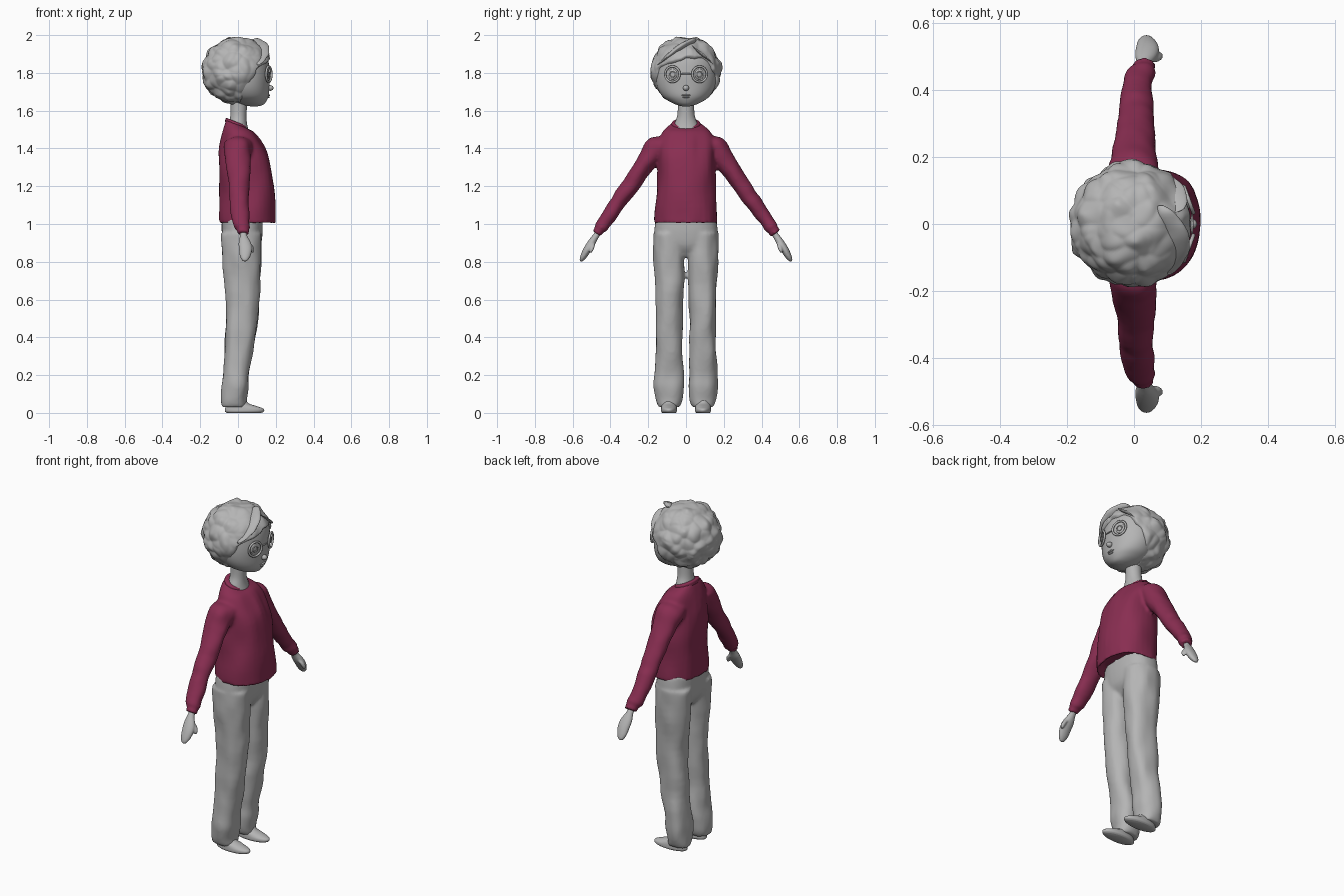
import bpy, bmesh, math
from mathutils import Vector, noise

if "Cube" in bpy.data.objects:
    bpy.data.objects.remove(bpy.data.objects["Cube"])


def material(name, rgb):
    m = bpy.data.materials.new(name)
    m.use_nodes = True
    m.diffuse_color = (*rgb, 1)
    m.node_tree.nodes["Principled BSDF"].inputs["Base Color"].default_value = (*rgb, 1)
    return m


GREY = material("plain grey", (0.46, 0.46, 0.46))
RED = material("wine red", (0.25, 0.027, 0.083))


def finish(name, bm, mat, voxel=0, smooth=6):
    bmesh.ops.recalc_face_normals(bm, faces=bm.faces)
    for f in bm.faces:
        f.smooth = True
    me = bpy.data.meshes.new(name)
    bm.to_mesh(me)
    bm.free()
    ob = bpy.data.objects.new(name, me)
    bpy.context.collection.objects.link(ob)
    me.materials.append(mat)
    if voxel:
        r = ob.modifiers.new("fuse", 'REMESH')
        r.mode, r.voxel_size, r.use_smooth_shade = 'VOXEL', voxel, True
        s = ob.modifiers.new("soften", 'SMOOTH')
        s.factor, s.iterations = 0.5, smooth
    return ob


def spline(a, b, c, d, t):
    return tuple(0.5 * (2 * q + (r - p) * t + (2 * p - 5 * q + 4 * r - s) * t * t
                        + (3 * q - p - 3 * r + s) * t ** 3) for p, q, r, s in zip(a, b, c, d))


def loft(bm, rings, side=1, angle=0, power=2, fold=0, freq=(9, 9, 9), n=32, steps=5):
    """Closed tube through rings of (x, y, z, half depth, half width, tilt)."""
    rings = [tuple(r) + (0,) * (6 - len(r)) for r in rings]
    dense = []
    for i in range(len(rings) - 1):
        quad = [rings[max(0, min(len(rings) - 1, i + k))] for k in (-1, 0, 1, 2)]
        dense += [spline(*quad, s / steps) for s in range(steps)]
    dense.append(rings[-1])
    across = Vector((0, math.cos(angle), math.sin(angle)))
    loops = []
    for x, y, z, ru, rv, tilt in dense:
        loop = []
        for k in range(n):
            a = math.tau * k / n
            c, s = math.cos(a), math.sin(a)
            u = ru * math.copysign(abs(c) ** (2 / power), c)
            v = rv * math.copysign(abs(s) ** (2 / power), s)
            off = Vector((u, 0, tilt * u)) + across * v
            p = Vector((x, y, z)) + off
            key = Vector(p[i] * freq[i] for i in range(3))
            p += off.normalized() * fold * noise.noise(key + Vector((0, side * 7, 0)))
            p.y *= side
            loop.append(bm.verts.new(p))
        loops.append(loop)
    for a, b in zip(loops, loops[1:]):
        for k in range(n):
            bm.faces.new((a[k], a[(k + 1) % n], b[(k + 1) % n], b[k]))
    bm.faces.new(loops[0])
    bm.faces.new(loops[-1])


def lofted(name, rings, mat, **kw):
    bm = bmesh.new()
    loft(bm, rings, **kw)
    return finish(name, bm, mat)


SIDES = ((1, "left"), (-1, "right"))

# Trousers: two legs fused with the hips
bm = bmesh.new()
leg = [(-.02, .092, .03, .066, .055), (-.022, .09, .07, .066, .07), (-.014, .09, .14, .072, .078),
       (-.008, .09, .22, .07, .075), (.013, .089, .4, .08, .07), (.026, .088, .6, .088, .073),
       (.02, .089, .8, .102, .08), (.02, .089, .95, .105, .08)]
for s, _ in SIDES:
    loft(bm, leg, side=s, power=2.3, fold=.01, freq=(14, 14, 8))
loft(bm, [(.02, 0, .825, .06, .08), (.02, 0, .88, .098, .15), (.022, 0, .95, .108, .168),
          (.022, 0, 1.03, .108, .16)], power=2.4)
finish("trousers", bm, GREY, .01, 4)

# Sweater: flared body with an open hem, fused with the sleeves
bm = bmesh.new()
loft(bm, [(.03, 0, 1.045, .09, .13), (.045, 0, 1.04, .115, .14), (.052, 0, 1.0, .142, .164),
          (.05, 0, 1.03, .146, .166), (.044, 0, 1.2, .143, .156), (.032, 0, 1.35, .132, .15),
          (.018, 0, 1.43, .108, .15), (0, 0, 1.49, .08, .125), (-.008, 0, 1.53, .056, .075, -.4)],
     power=2.3, fold=.012, freq=(8, 13, 6))
sleeve = [(0, .10, 1.43, .07, .06), (0, .145, 1.41, .075, .07), (0, .208, 1.331, .067, .054),
          (.007, .314, 1.175, .054, .046), (.012, .412, 1.04, .047, .038),
          (.02, .448, .985, .043, .037), (.025, .458, .97, .033, .028), (.028, .472, .948, .034, .028)]
for s, _ in SIDES:
    loft(bm, sleeve, side=s, angle=math.radians(35), fold=.009, freq=(12, 14, 14))
finish("sweater", bm, RED, .009, 4)

# Collar band around the neck opening
lofted("collar", [(-.008, 0, 1.515, .06, .078, -.4), (-.008, 0, 1.535, .058, .075, -.4),
                  (-.006, 0, 1.54, .05, .066, -.4)], RED)

# Neck
lofted("neck", [(0, 0, 1.48, .06, .08), (0, 0, 1.53, .048, .062), (.002, 0, 1.57, .043, .047),
                (.004, 0, 1.62, .043, .043), (.004, 0, 1.68, .044, .044)], GREY)

# Hands with thumbs, and shoes
for s, word in SIDES:
    bm = bmesh.new()
    loft(bm, [(.028, .455, .965, .018, .016), (.03, .478, .935, .02, .017), (.036, .5, .9, .033, .021),
              (.04, .522, .865, .035, .021), (.038, .542, .83, .028, .017), (.037, .555, .808, .015, .01),
              (.037, .558, .802, .004, .003)], side=s, angle=math.radians(30), n=20)
    loft(bm, [(.045, .492, .905, .012, .012), (.066, .495, .885, .013, .013),
              (.076, .501, .862, .011, .011), (.077, .505, .846, .004, .004)], side=s, n=14)
    finish(word + "_hand", bm, GREY, .005, 3)
    lofted(word + "_shoe", [(.032, .09, 0, .092, .035), (.034, .09, .008, .103, .042), (.033, .09, .022, .102, .042),
                            (.018, .09, .036, .08, .04), (-.005, .09, .055, .055, .036),
                            (-.015, .09, .1, .045, .035)], GREY, side=s)

# Head
lofted("head", [(.085, 0, 1.623, .02, .02), (.075, 0, 1.631, .058, .05), (.06, 0, 1.65, .09, .09),
                (.05, 0, 1.68, .112, .128), (.042, 0, 1.73, .124, .154), (.032, 0, 1.8, .136, .163),
                (.02, 0, 1.88, .135, .155), (.01, 0, 1.94, .1, .11), (.01, 0, 1.975, .03, .03)],
       GREY, n=48)


def blob(name, loc, size, yaw=0):
    bpy.ops.mesh.primitive_uv_sphere_add(segments=24, ring_count=14, location=loc, rotation=(0, 0, yaw))
    ob = bpy.context.object
    ob.name, ob.scale = name, size
    ob.data.materials.append(GREY)
    bpy.ops.object.shade_smooth()


def hoop(name, loc, yaw, radius, thick):
    bpy.ops.mesh.primitive_torus_add(major_segments=40, minor_segments=10, major_radius=radius,
                                     minor_radius=thick, location=loc, rotation=(0, math.pi / 2, yaw))
    bpy.context.object.name = name
    bpy.context.object.data.materials.append(GREY)
    bpy.ops.object.shade_smooth()


# Face details and round glasses
blob("nose", (.17, 0, 1.72), (.018, .016, .015))
blob("upper_lip", (.162, 0, 1.682), (.008, .024, .005))
blob("lower_lip", (.16, 0, 1.672), (.008, .018, .005))
for s, word in SIDES:
    yaw = s * math.radians(20)
    hoop(word + "_glasses_rim", (.163, s * .072, 1.793), yaw, .041, .006)
    blob(word + "_eye", (.155, s * .071, 1.793), (.008, .026, .028), yaw)
    hoop(word + "_iris", (.162, s * .072, 1.793), yaw, .015, .003)
blob("glasses_bridge", (.173, 0, 1.795), (.004, .032, .004))

# Curly hair: lumpy shell that sinks into the head around the face
bm = bmesh.new()
bmesh.ops.create_icosphere(bm, subdivisions=6, radius=1)


def ramp(x, lo, hi):
    t = max(0, min(1, (x - lo) / (hi - lo)))
    return t * t * (3 - 2 * t)


centre = Vector((-.003, 0, 1.812))
for v in bm.verts:
    d = v.co.copy()
    base = Vector((d.x * .186, d.y * .181, d.z * .177))
    p = base + centre
    wobble = noise.noise_vector(p * 12) * .025
    cell = noise.voronoi((p + wobble) * 17)[0][0]
    curl = .11 * (.62 - cell) * (1 - .6 * ramp(p.x, -.02, .12))
    curl += .05 * noise.noise(p * 14)
    edge = .5 * (p.z - 1.64) + .015 + .012 * noise.noise(p * 25)
    hairline = 1.875 - .3 * max(0, -p.y) + .01 * noise.noise(p * 20)
    face = ramp(p.x - edge, -.008, .014) * (1 - ramp(p.z - hairline, -.012, .012))
    v.co = centre + base * ((1 + curl) * (1 - face) + .72 * face)
finish("curly_hair", bm, GREY)

# Swept locks of the fringe
lofted("fringe_lock_right", [(.08, .05, 1.965, .012, .01), (.105, .01, 1.955, .034, .032),
                             (.128, -.05, 1.925, .036, .038), (.122, -.105, 1.885, .03, .032),
                             (.105, -.145, 1.85, .008, .008)], GREY, angle=math.radians(55), fold=.006, freq=(25, 25, 25))
lofted("fringe_lock_left", [(.10, .03, 1.945, .012, .01), (.132, .06, 1.915, .025, .022),
                            (.125, .105, 1.885, .024, .022), (.105, .145, 1.845, .008, .008)],
       GREY, angle=math.radians(125), fold=.006, freq=(25, 25, 25))
